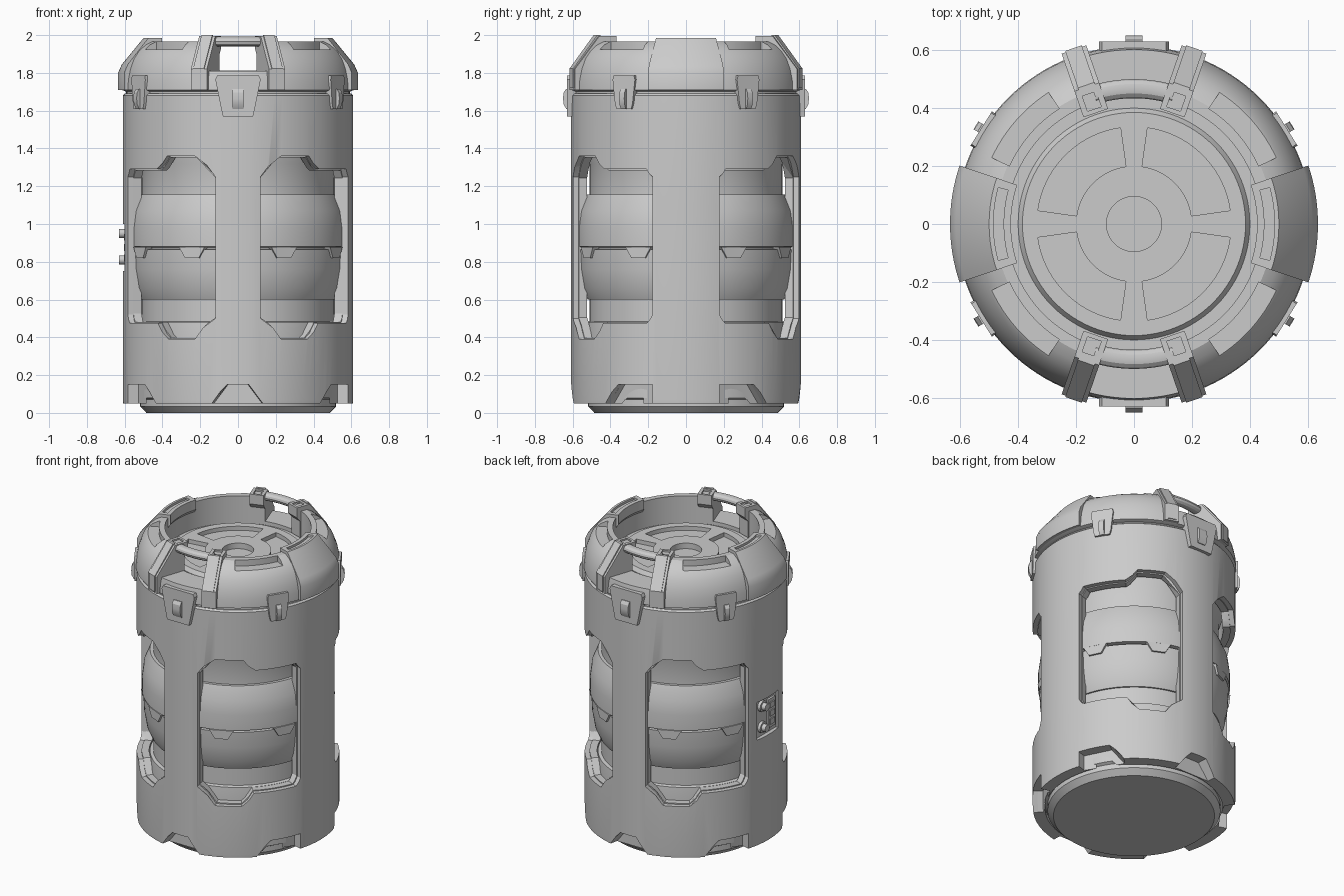
import bpy, bmesh
from math import sin, cos, radians, pi
from mathutils import Matrix

if "Cube" in bpy.data.objects:
    bpy.data.objects.remove(bpy.data.objects["Cube"])


def finish(name, bm):
    bmesh.ops.recalc_face_normals(bm, faces=bm.faces)
    me = bpy.data.meshes.new(name)
    bm.to_mesh(me)
    bm.free()
    ob = bpy.data.objects.new(name, me)
    bpy.context.collection.objects.link(ob)
    return ob


def polar(r, a, z):
    """Angle is measured in degrees from the front (-y) towards +x."""
    return (r * sin(radians(a)), -r * cos(radians(a)), z)


def lathe(name, prof, a0=0, a1=360, n=96):
    """Closed (r, z) profile swept about z, capped when it is a partial turn."""
    full = a1 - a0 >= 360
    bm = bmesh.new()
    rows = [[bm.verts.new(polar(r, a0 + (a1 - a0) * i / n, z)) for r, z in prof]
            for i in range(n if full else n + 1)]
    m = len(prof)
    for i in range(n):
        p, q = rows[i], rows[(i + 1) % len(rows)]
        for j in range(m):
            k = (j + 1) % m
            if prof[j][0] or prof[k][0]:
                bm.faces.new((p[j], p[k], q[k], q[j]))
    if not full:
        bm.faces.new(rows[0])
        bm.faces.new(rows[-1])
    bmesh.ops.remove_doubles(bm, verts=bm.verts, dist=1e-6)
    return finish(name, bm)


def prism(name, la, lb, angle=0):
    """Solid between two matching point loops, turned about z."""
    bm = bmesh.new()
    a, b = [[bm.verts.new(p) for p in lp] for lp in (la, lb)]
    for i in range(len(a)):
        j = (i + 1) % len(a)
        bm.faces.new((a[i], a[j], b[j], b[i]))
    bm.faces.new(a)
    bm.faces.new(b)
    bmesh.ops.rotate(bm, verts=bm.verts, matrix=Matrix.Rotation(radians(angle), 3, 'Z'))
    return finish(name, bm)


def facing(name, pts, r0, r1, angle=0, s=1.0):
    """(x, z) outline extruded outward from r0 to r1; s scales x at r0."""
    return prism(name, [(x * s, -r0, z) for x, z in pts], [(x, -r1, z) for x, z in pts], angle)


def rib(name, prof, w, angle=0):
    """(r, z) side outline with half width w."""
    return prism(name, [(-w, -r, z) for r, z in prof], [(w, -r, z) for r, z in prof], angle)


def rect(x0, x1, z0, z1):
    return [(x0, z0), (x1, z0), (x1, z1), (x0, z1)]


def cut(ob, cutters):
    for c in cutters:
        c.hide_render = True
        m = ob.modifiers.new("cut", 'BOOLEAN')
        m.operation, m.solver, m.object = 'DIFFERENCE', 'EXACT', c
        bpy.context.view_layer.objects.active = ob
        bpy.ops.object.modifier_apply(modifier=m.name)
        bpy.data.objects.remove(c)


# Window and side notch outlines as (angle, z), mirrored to all four quadrants
WINDOW = [(11.3, .5), (22, .39), (37, .39), (44, .475), (70, .475), (73, .52),
          (73, 1.25), (70, 1.29), (45, 1.29), (38, 1.36), (22, 1.36), (11.3, 1.25)]
NOTCH = [(42, 0), (73, 0), (73, .15), (54, .15)]
QUADS = [(0, 1), (0, -1), (180, 1), (180, -1)]


def wedges(outline, r0, r1):
    return [prism("wedge_cutter", [polar(r0, o + d * a, z) for a, z in outline],
                  [polar(r1, o + d * a, z) for a, z in outline]) for o, d in QUADS]


def windows(s):
    return wedges([(42.15 + (a - 42.15) * s, .875 + (z - .875) * s) for a, z in WINDOW], .45, .82)


def notches():
    pts = [(-.22, 0), (.22, 0), (.07, .15), (-.07, .15)]
    return [facing("notch_cutter", pts, .54, .8, a, .75) for a in (0, 180)] + wedges(NOTCH, .55, .8)


# Outer shell and its inner liner
shell = lathe("outer_shell", [(.578, .05), (.608, .05), (.61, .07), (.61, 1.68), (.60, 1.69), (.578, 1.69)])
cut(shell, windows(1) + notches())
cut(shell, [facing("panel_cutter", rect(-.11, .11, .75, 1.0), .583, .8, -90)])
liner = lathe("shell_liner", [(.535, .05), (.58, .05), (.58, 1.68), (.535, 1.68)])
cut(liner, windows(.985) + notches())

# Inner core with base disc, necks and two barrel halves
lathe("inner_core", [
    (0, 0), (.485, 0), (.52, .035), (.52, .07), (.538, .08), (.538, .40), (.53, .48), (.51, .485),
    (.51, .60), (.52, .60), (.548, .66), (.565, .76), (.57, .865), (.545, .867), (.545, .876),
    (.577, .88), (.577, .98), (.565, 1.07), (.53, 1.155), (.51, 1.155), (.51, 1.32),
    (.538, 1.40), (.538, 1.68), (.592, 1.685), (.592, 1.715), (0, 1.715)])
for o, d in QUADS:
    for a in (25, 64):
        facing("core_tab", [(-.04, .82), (.04, .82), (.075, .878), (-.075, .878)], .52, .579, o + d * a)

# Lid ring with handle openings and four top recesses
lid = lathe("lid_ring", [
    (.39, 1.70), (.39, 1.785), (.44, 1.785), (.44, 1.965), (.48, 1.965), (.515, 1.948), (.55, 1.918),
    (.58, 1.875), (.60, 1.82), (.612, 1.765), (.615, 1.71), (.59, 1.70)], n=120)
lid_cuts = [lathe("gap_cutter", rect(.3, .8, 1.81, 2.1), a - 17, a + 17, 16) for a in (0, 180)]
lid_cuts += [lathe("recess_cutter", rect(.475, .8, 1.925, 2.1), *sorted((o + d * 33, o + d * 65)), 16)
             for o, d in QUADS]
cut(lid, lid_cuts)

# Raised side panels on the lid
for a in (90, 270):
    panel = lathe("lid_side_panel", [(.58, 1.71), (.635, 1.71), (.635, 1.80), (.615, 1.845), (.50, 1.985),
                                     (.425, 1.985), (.425, 1.92)], a - 18.5, a + 18.5, 16)
    cut(panel, [lathe("slot_cutter", rect(.45, .485, 1.97, 2.1), a - 15, a + 15, 12)])

# Handle fins and curved grips, front and back
for o in (0, 180):
    for d in (-1, 1):
        fin = rib("handle_fin", [(.56, 1.71), (.637, 1.71), (.637, 1.82), (.50, 1.995), (.405, 1.995),
                                 (.405, 1.93), (.43, 1.90), (.43, 1.79), (.56, 1.79)], .045, o + d * 19)
        cut(fin, [rib("fin_slot_cutter", rect(.42, .475, 1.985, 2.05), .025, o + d * 19)])
        rib("fin_edge", [(.60, 1.72), (.642, 1.72), (.642, 1.823), (.507, 2.0), (.49, 2.0), (.49, 1.96)],
            .03, o + d * 19)
    lathe("handle_grip", [(.467 + .033 * cos(i * pi / 6), 1.966 + .026 * sin(i * pi / 6))
                          for i in range(12)], o - 17, o + 17, 16)

# Raised lid plate in the well: four sector recesses and a centre socket
plate = lathe("lid_plate", [(0, 1.70), (.40, 1.70), (.40, 1.79), (.385, 1.812), (0, 1.812)])
cut(plate, [lathe("sector_cutter", rect(.2, .335, 1.785, 1.9), a + 8, a + 82, 24) for a in range(0, 360, 90)])
cut(plate, [lathe("socket_cutter", [(0, 1.775), (.095, 1.775), (.095, 1.9), (0, 1.9)], n=48)])

# Latches: large front and back, small on the diagonals
for a in (0, 58, 122, 180, 238, 302):
    big = a % 180 == 0
    k, z0, out = (1, 1.57, 0) if big else (.58, 1.61, .008)
    outline = [(-.08 * k, z0), (.08 * k, z0), (.095 * k, 1.64), (.12 * k, 1.765),
               (.11 * k, 1.785), (-.11 * k, 1.785), (-.12 * k, 1.765), (-.095 * k, 1.64)]
    facing("latch_plate", outline, .575, .63 - out, a)
    rib("latch_catch", [(r - out, z) for r, z in (
        (.60, 1.61), (.635, 1.61), (.648, 1.635), (.651, 1.665), (.648, 1.695),
        (.635, 1.715), (.60, 1.715))], .03 if big else .016, a)

# Control panel on the left side
facing("control_plate", rect(.01, .085, .78, .97), .58, .597, -90)
for z in (.82, .875, .93):
    facing("control_key", rect(.025, .07, z - .018, z + .018), .59, .604, -90)
for z in (.81, .95):
    for r, r1 in ((.036, .602), (.024, .63)):
        ring = [(-.045 + r * cos(i * pi / 12), z + r * sin(i * pi / 12)) for i in range(24)]
        facing("control_knob", ring, .58, r1, -90)

# Smooth the round surfaces, keep edges sharp
bpy.ops.object.select_all(action='SELECT')
bpy.context.view_layer.objects.active = shell
bpy.ops.object.shade_smooth_by_angle(angle=radians(25))
